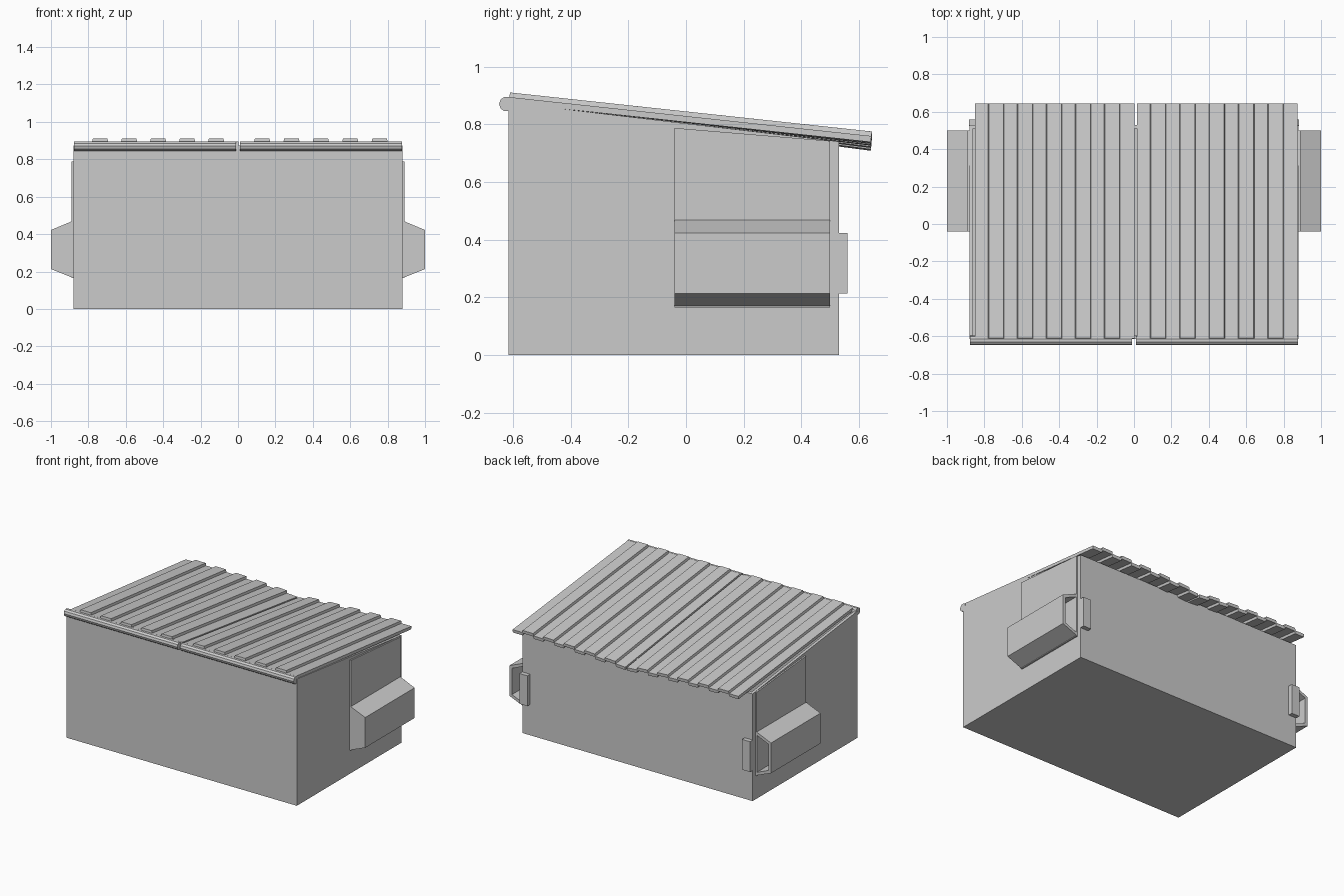
import bpy, bmesh, math

if "Cube" in bpy.data.objects:
    bpy.data.objects.remove(bpy.data.objects["Cube"])


def make_object(name, bm):
    bmesh.ops.recalc_face_normals(bm, faces=bm.faces[:])
    mesh = bpy.data.meshes.new(name)
    bm.to_mesh(mesh)
    bm.free()
    ob = bpy.data.objects.new(name, mesh)
    bpy.context.collection.objects.link(ob)
    return ob


def loft(name, a, b, caps=(True, True)):
    """Join two matching point loops with side faces and optional end caps."""
    bm = bmesh.new()
    va = [bm.verts.new(p) for p in a]
    vb = [bm.verts.new(p) for p in b]
    n = len(va)
    for i in range(n):
        j = (i + 1) % n
        bm.faces.new((va[i], va[j], vb[j], vb[i]))
    if caps[0]:
        bm.faces.new(va)
    if caps[1]:
        bm.faces.new(vb)
    return make_object(name, bm)


def along_x(name, profile, x0, x1):
    return loft(name, [(x0, y, z) for y, z in profile],
                [(x1, y, z) for y, z in profile])


# Bin body: floor and four walls, open beneath the sloping lids
y0, y1, hw, wall = -0.615, 0.53, 0.88, 0.02
bm = bmesh.new()


def ring(inset, zf, zb):
    return [bm.verts.new(p) for p in (
        (-hw + inset, y0 + inset, zf), (hw - inset, y0 + inset, zf),
        (hw - inset, y1 - inset, zb), (-hw + inset, y1 - inset, zb))]


rings = [ring(0, 0, 0), ring(0, 0.875, 0.74),
         ring(wall, 0.873, 0.742), ring(wall, wall, wall)]
bm.faces.new(rings[0])
for lo, hi in zip(rings, rings[1:]):
    for i in range(4):
        j = (i + 1) % 4
        bm.faces.new((lo[i], lo[j], hi[j], hi[i]))
bm.faces.new(rings[3])
make_object("bin_body", bm)

# Ribbed lids, sagging a little towards the centre at the back edge
lid_front, lid_back = (-0.612, 0.894), (0.643, 0.759)
rib, thick = 0.016, 0.021


def lid(name, inner, outer, first_rib, step):
    top = [(inner, 0)]
    for i in range(5):
        a = first_rib + i * step
        b = a + math.copysign(0.078, step)
        s = math.copysign(0.004, step)
        top += [(a - s, 0), (a, rib), (b, rib), (b + s, 0)]
    top.append((outer, 0))
    outline = top + [(x, h - thick) for x, h in reversed(top)]

    def end(y, z, sag):
        pts = []
        for x, h in outline:
            u = (outer - x) / (outer - inner)
            pts.append((x, y + 0.107 * h, z + h - sag * u * u))
        return pts
    loft(name, end(*lid_front, 0), end(*lid_back, 0.03))


lid("lid_right", 0.015, 0.875, 0.09, 0.157)
lid("lid_left", 0.003, -0.85, -0.078, -0.155)

# Hinge bars along the front edge
circle = [(-0.622 + 0.026 * math.cos(math.tau * i / 10),
           0.87 + 0.026 * math.sin(math.tau * i / 10)) for i in range(10)]
along_x("hinge_bar_left", circle, -0.878, -0.01)
along_x("hinge_bar_right", circle, 0.01, 0.878)

for side, s in (("left", -1), ("right", 1)):
    # Reinforcing plate on the side wall
    along_x("side_plate_" + side,
            [(-0.04, 0.165), (0.5, 0.165), (0.5, 0.742), (-0.04, 0.787)],
            s * 0.875, s * 0.89)

    # Fork pocket: closed at the front, open at the back
    outer = [(0.88, 0.165), (1.0, 0.213), (1.0, 0.422), (0.88, 0.472)]
    inner = [(0.891, 0.19), (0.98, 0.227), (0.98, 0.408), (0.891, 0.446)]
    bm = bmesh.new()
    loops = [[bm.verts.new((s * x, y, z)) for x, z in pts]
             for pts, y in ((outer, -0.04), (outer, 0.5),
                            (inner, 0.5), (inner, -0.02))]
    bm.faces.new(loops[0])
    for a, b in zip(loops, loops[1:]):
        for i in range(4):
            j = (i + 1) % 4
            bm.faces.new((a[i], a[j], b[j], b[i]))
    bm.faces.new(loops[3])
    make_object("fork_pocket_" + side, bm)

    # Small guard block on the back wall beside the pocket
    along_x("rear_guard_" + side,
            [(0.525, 0.213), (0.56, 0.213), (0.56, 0.422), (0.525, 0.422)],
            s * 0.82, s * 0.882)
